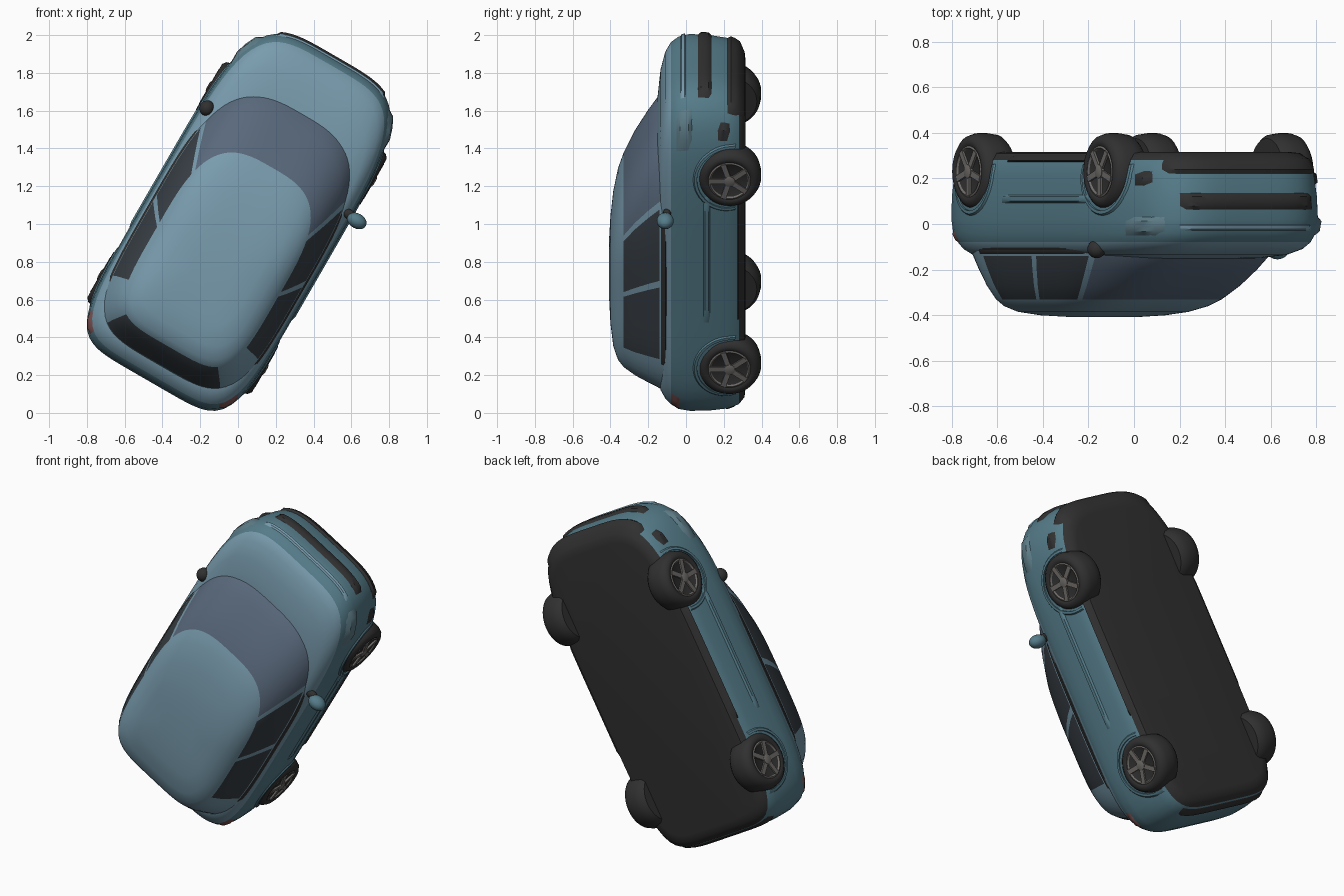
import bpy, bmesh
from math import sin, cos, pi, radians
from mathutils import Matrix, Vector

if "Cube" in bpy.data.objects:
    bpy.data.objects.remove(bpy.data.objects["Cube"])

# Car frame: x = width, y = forward, z = up, then tipped so the roof faces -y and the nose points up
CAR = Matrix(((0.866, 0.5, 0, 0), (0, 0, -1, 0), (-0.5, 0.866, 0, 0.987), (0, 0, 0, 1)))


def mat(name, r, g, b):
    m = bpy.data.materials.new(name)
    m.diffuse_color = (r, g, b, 1)
    m.use_nodes = True
    m.node_tree.nodes["Principled BSDF"].inputs["Base Color"].default_value = m.diffuse_color
    return m


PAINT = mat("paint", 0.09, 0.20, 0.25)
ROOF = mat("roof_paint", 0.19, 0.33, 0.42)
SCREEN = mat("windscreen_glass", 0.10, 0.14, 0.20)
GLASS = mat("side_glass", 0.04, 0.05, 0.06)
DARK = mat("dark_trim", 0.03, 0.03, 0.03)
RIM = mat("rim", 0.16, 0.15, 0.14)
LAMP = mat("lamp", 0.11, 0.20, 0.24)
RED = mat("tail_lamp", 0.22, 0.09, 0.09)


def finish(name, bm, mats):
    bmesh.ops.recalc_face_normals(bm, faces=bm.faces)
    me = bpy.data.meshes.new(name)
    bm.to_mesh(me)
    bm.free()
    for m in mats:
        me.materials.append(m)
    ob = bpy.data.objects.new(name, me)
    bpy.context.collection.objects.link(ob)
    ob.matrix_world = CAR
    return ob


# Levels: height, rear end, front end, half width
LOWER = [(-.315, -.84, .90, .41), (-.31, -.88, .94, .445), (-.28, -.915, .985, .468), (-.22, -.935, 1.01, .483),
         (-.12, -.945, 1.025, .492), (-.02, -.945, 1.03, .495), (.04, -.935, 1.015, .49), (.08, -.91, .985, .478),
         (.11, -.88, .93, .462), (.135, -.84, .83, .43), (.15, -.75, .70, .34), (.155, -.5, .5, .2)]
CABIN = [(.10, -.86, .73, .465), (.14, -.84, .70, .455), (.20, -.81, .61, .435), (.27, -.775, .49, .405),
         (.33, -.735, .36, .37), (.36, -.70, .27, .34), (.385, -.63, .14, .295), (.40, -.51, .0, .23),
         (.408, -.37, -.13, .13)]
BODY_N, CABIN_N = (4.3, 6), (3.2, 4.6)   # corner squareness: nose half, tail half


def outline(level, deg, n, off=0.0):
    """Point on a rounded-rectangle plan outline; 0 degrees is the nose, 180 the tail."""
    h, rear, front, hw = level
    s, c = sin(radians(deg)), cos(radians(deg))
    e = n[0] if c > 0 else n[1]
    r = (abs(s) ** e + abs(c) ** e) ** (-1 / e)
    return Vector(((hw + off) * s * r, (front + rear) / 2 + ((front - rear) / 2 + off) * c * r, h))


def at_height(levels, h):
    for a, b in zip(levels, levels[1:]):
        if a[0] <= h <= b[0]:
            k = (h - a[0]) / (b[0] - a[0])
            return tuple(p + (q - p) * k for p, q in zip(a, b))
    return levels[-1]


def body_width(u, h):
    """Half width of the lower body at a given length and height."""
    _, rear, front, hw = at_height(LOWER, h)
    c = (u - (front + rear) / 2) / ((front - rear) / 2)
    e = BODY_N[0] if c > 0 else BODY_N[1]
    return hw * max(0, 1 - abs(c) ** e) ** (1 / e)


def shell(name, levels, n, mats, pick, seg=120):
    bm = bmesh.new()
    rings = [[bm.verts.new(outline(l, 360 * k / seg, n)) for k in range(seg)] for l in levels]
    for j in range(len(rings) - 1):
        for k in range(seg):
            q = (k + 1) % seg
            f = bm.faces.new((rings[j][k], rings[j][q], rings[j + 1][q], rings[j + 1][k]))
            a = 360 * (k + .5) / seg
            f.material_index = pick(min(a, 360 - a), (levels[j][0] + levels[j + 1][0]) / 2)
    for ring, h in ((rings[0], levels[0][0]), (rings[-1], levels[-1][0])):
        bm.faces.new(ring).material_index = pick(0, h)
    return finish(name, bm, mats)


def cabin_colour(a, h):
    if h > .335 or h < .11:
        return 0
    if a < 57:
        return 1
    if 60 < a < 123 and h > .13 and not 89 < a < 93:
        return 2
    return 2 if a > 141 and h > .13 else 0


shell("lower_body", LOWER, BODY_N, [PAINT, DARK, ROOF],
      lambda a, h: 1 if h < -.285 else (2 if h > .09 else 0))
shell("cabin", CABIN, CABIN_N, [ROOF, SCREEN, GLASS], cabin_colour)


def band(name, h0, h1, a0, a1, m, off=.008, levels=LOWER, n=BODY_N):
    """Thin raised strip that follows the body surface."""
    bm = bmesh.new()
    steps = max(2, int(abs(a1 - a0) / 3))
    hs = [h0 + (h1 - h0) * j / 4 for j in range(5)]
    grid = []
    for i in range(steps + 1):
        a = a0 + (a1 - a0) * i / steps
        edge = [0, 1, 1, 1, 0] if 0 < i < steps else [0] * 5
        grid.append([bm.verts.new(outline(at_height(levels, h), a, n, off * e - .003 * (1 - e)))
                     for h, e in zip(hs, edge)])
    for c, d in zip(grid, grid[1:]):
        for j in range(4):
            bm.faces.new((c[j], d[j], d[j + 1], c[j + 1]))
    return finish(name, bm, [m])


# Bumper, grille and tail strips
band("lower_grille", -.31, -.215, -42, 42, DARK, .014)
band("upper_grille", -.14, -.06, -36, 36, DARK, .012)
band("bonnet_lip", .0, .03, -36, 36, ROOF, .008)
band("rear_bumper_strip", -.27, -.2, 142, 218, DARK, .006)

# Paired lamps, sills and side mouldings
for side, s in (("right", 1), ("left", -1)):
    band(side + "_headlight", -.035, .055, s * 40, s * 54, LAMP, .014)
    band(side + "_fog_light", -.235, -.165, s * 44, s * 51, DARK, .014)
    band(side + "_tail_lamp", .03, .085, s * 131, s * 141, RED, .006)
    band(side + "_sill", -.305, -.27, s * 66, s * 110, DARK, .010)
    band(side + "_side_moulding", -.13, -.09, s * 66, s * 110, PAINT, .010)
    band(side + "_belt_trim", .10, .135, s * 60, s * 126, DARK, .005, CABIN, CABIN_N)


def lathe(name, profile, centre, side, m, seg=40):
    """Revolve (outward, radius) points about the axle."""
    bm = bmesh.new()
    rings = [[bm.verts.new(Vector(centre) + Vector((side * x, r * cos(2 * pi * k / seg), r * sin(2 * pi * k / seg))))
              for k in range(seg)] for x, r in profile]
    for a, b in zip(rings, rings[1:]):
        for k in range(seg):
            q = (k + 1) % seg
            bm.faces.new((a[k], a[q], b[q], b[k]))
    bm.faces.new(rings[0])
    bm.faces.new(rings[-1])
    return finish(name, bm, [m])


TYRE = [(-.08, .10), (-.08, .145), (-.06, .162), (-.02, .168), (.03, .168), (.062, .158), (.078, .138),
        (.078, .118), (.07, .108)]
HUB = [(.06, .112), (.074, .112), (.078, .104), (.068, .096)]
CAP = [(.05, .03), (.082, .03), (.086, .018)]

# Wheels with rims, spokes and arches
for side, s in (("right", 1), ("left", -1)):
    for end, u in (("front", .565), ("rear", -.585)):
        name = end + "_" + side
        c = (s * .425, u, -.23)
        lathe(name + "_tyre", TYRE, c, s, DARK)
        lathe(name + "_rim", HUB, c, s, RIM)
        lathe(name + "_hub_cap", CAP, c, s, RIM, 20)
        bm = bmesh.new()
        for i in range(5):
            bmesh.ops.create_cube(bm, size=1, matrix=Matrix.Translation(c)
                                  @ Matrix.Rotation(2 * pi * i / 5, 4, 'X')
                                  @ Matrix.Translation((s * .072, 0, .062)) @ Matrix.Diagonal((.016, .028, .09, 1)))
        finish(name + "_spokes", bm, [RIM])
        # Arch lip over the wheel, following the body side
        bm = bmesh.new()
        rows = []
        for i in range(25):
            t = radians(-10 + 200 * i / 24)
            row = []
            for off, r in ((-.02, .170), (.008, .172), (.008, .186), (-.004, .196)):
                y, z = u + r * cos(t), -.23 + r * sin(t)
                row.append(bm.verts.new((s * (body_width(y, z) + off), y, z)))
            rows.append(row)
        for a, b in zip(rows, rows[1:]):
            for j in range(3):
                bm.faces.new((a[j], b[j], b[j + 1], a[j + 1]))
        finish(name + "_arch", bm, [PAINT])


def blob(name, centre, size, m):
    bm = bmesh.new()
    bmesh.ops.create_uvsphere(bm, u_segments=20, v_segments=12, radius=1,
                              matrix=Matrix.Translation(centre) @ Matrix.Diagonal((*size, 1)))
    return finish(name, bm, [m])


# Door mirrors (the left one sits folded against the pillar)
blob("right_mirror", (.53, .34, .11), (.055, .04, .045), PAINT)
blob("right_mirror_stalk", (.475, .35, .10), (.05, .026, .022), DARK)
blob("left_mirror", (-.455, .46, .11), (.04, .042, .04), DARK)

# Smooth shading with sharp edges kept
bpy.ops.object.select_all(action='SELECT')
bpy.context.view_layer.objects.active = bpy.context.collection.objects[0]
bpy.ops.object.shade_smooth_by_angle(angle=radians(40))
